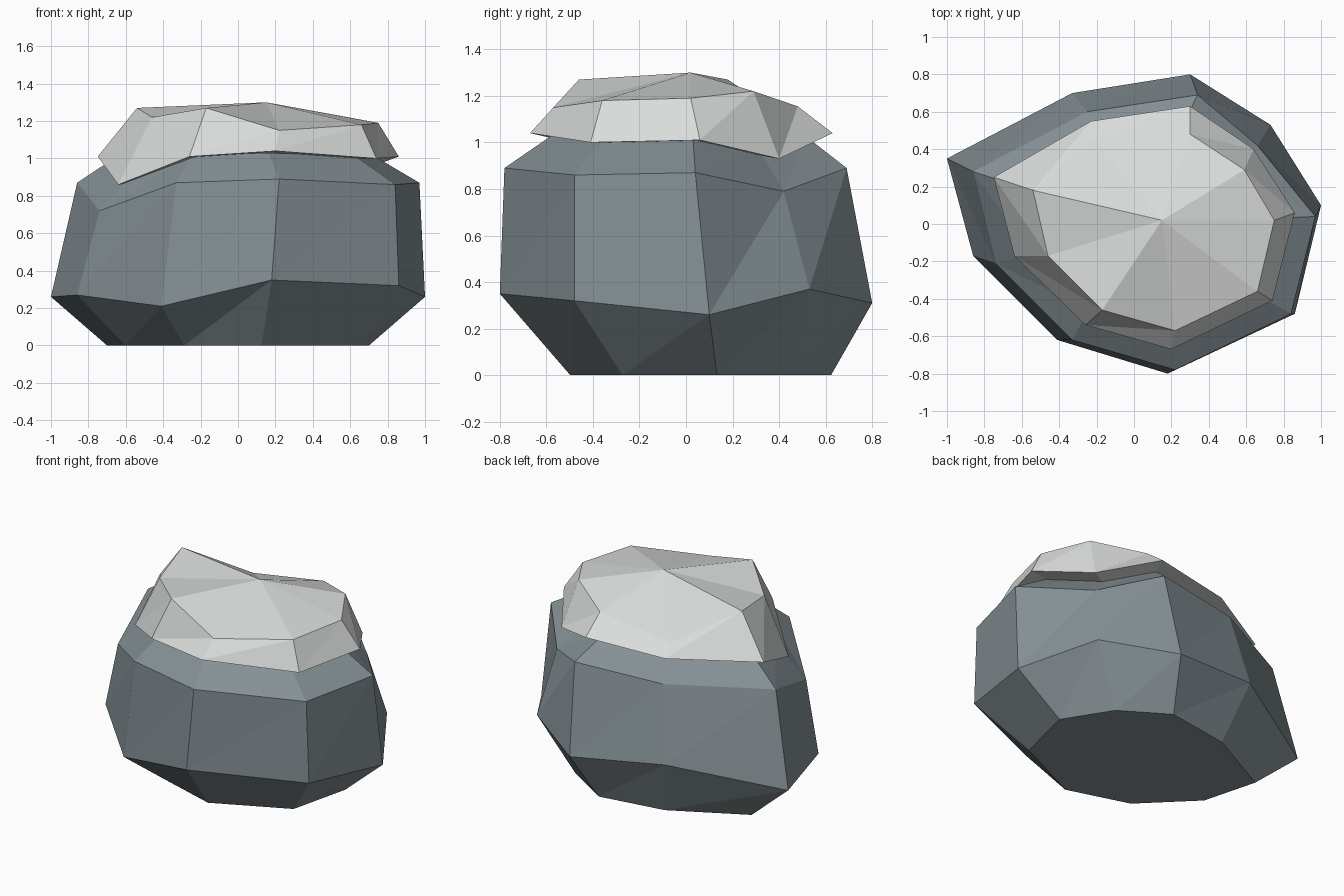
import bpy
import bmesh

default_cube = bpy.data.objects.get("Cube")
if default_cube:
    bpy.data.objects.remove(default_cube, do_unlink=True)


def make_material(name, rgb):
    color = (*rgb, 1.0)
    material = bpy.data.materials.new(name)
    material.use_nodes = True
    material.diffuse_color = color
    shader = material.node_tree.nodes["Principled BSDF"]
    shader.inputs["Base Color"].default_value = color
    shader.inputs["Roughness"].default_value = 0.9
    return material


def fan(bm, ring, center, flip=False):
    """Close a ring with triangles that meet at one point."""
    tip = bm.verts.new(center)
    for a, b in zip(ring, ring[1:] + ring[:1]):
        bm.faces.new((b, a, tip) if flip else (a, b, tip))


def loft(name, rings, bottom, top, material):
    """Join stacked counterclockwise rings with faceted triangle bands."""
    bm = bmesh.new()
    loops = [[bm.verts.new(point) for point in ring] for ring in rings]
    for low, high in zip(loops, loops[1:]):
        for i in range(len(low)):
            j = (i + 1) % len(low)
            bm.faces.new((low[i], low[j], high[j]))
            bm.faces.new((low[i], high[j], high[i]))
    fan(bm, loops[0], bottom, flip=True)
    fan(bm, loops[-1], top)
    mesh = bpy.data.meshes.new(name)
    bm.to_mesh(mesh)
    bm.free()
    mesh.materials.append(material)
    obj = bpy.data.objects.new(name, mesh)
    bpy.context.scene.collection.objects.link(obj)
    return obj


stone_grey = make_material("stone grey", (0.235, 0.28, 0.30))
snow_white = make_material("snow white", (0.70, 0.71, 0.71))

# Boulder: an irregular nine-sided belly and shoulder
belly = [
    (-0.86, -0.17, 0.27), (-0.41, -0.62, 0.21), (0.18, -0.80, 0.35),
    (0.86, -0.48, 0.32), (1.0, 0.10, 0.26), (0.73, 0.53, 0.37),
    (0.30, 0.80, 0.31), (-0.33, 0.70, 0.385), (-1.0, 0.35, 0.26),
]
shoulder = [
    (-0.74, -0.21, 0.72), (-0.33, -0.62, 0.87), (0.22, -0.78, 0.89),
    (0.84, -0.48, 0.86), (0.97, 0.04, 0.87), (0.66, 0.42, 0.79),
    (0.34, 0.69, 0.89), (-0.25, 0.60, 0.865), (-0.86, 0.28, 0.87),
]
# The foot and crown follow the belly and shoulder, drawn inward
foot = [(0.7 * x, 0.7 * y + 0.063, 0.0) for x, y, z in belly]
crown = [(0.74 * x, 0.74 * y, 0.55 * z + 0.54) for x, y, z in shoulder]
loft("boulder", [foot, belly, shoulder, crown],
     (0, 0.05, 0), (0.05, 0, 1.04), stone_grey)

# Snow cap: overhanging lip, sloping sides and a low peak
lip = [
    (-0.64, -0.17, 0.86), (-0.26, -0.54, 1.01), (0.20, -0.67, 1.04),
    (0.74, -0.41, 1.0), (0.86, 0.06, 1.01), (0.64, 0.40, 0.93),
    (0.30, 0.63, 1.04), (-0.23, 0.55, 1.01), (-0.75, 0.25, 1.01),
]
brow = [
    (-0.46, -0.17, 1.22), (-0.17, -0.46, 1.27), (0.22, -0.57, 1.15),
    (0.66, -0.36, 1.18), (0.75, 0.02, 1.19), (0.59, 0.29, 1.22),
    (0.30, 0.48, 1.155), (-0.21, 0.46, 1.08), (-0.54, 0.18, 1.27),
]
loft("snow_cap", [lip, brow], (0.05, 0, 1.0), (0.15, 0.02, 1.30), snow_white)
